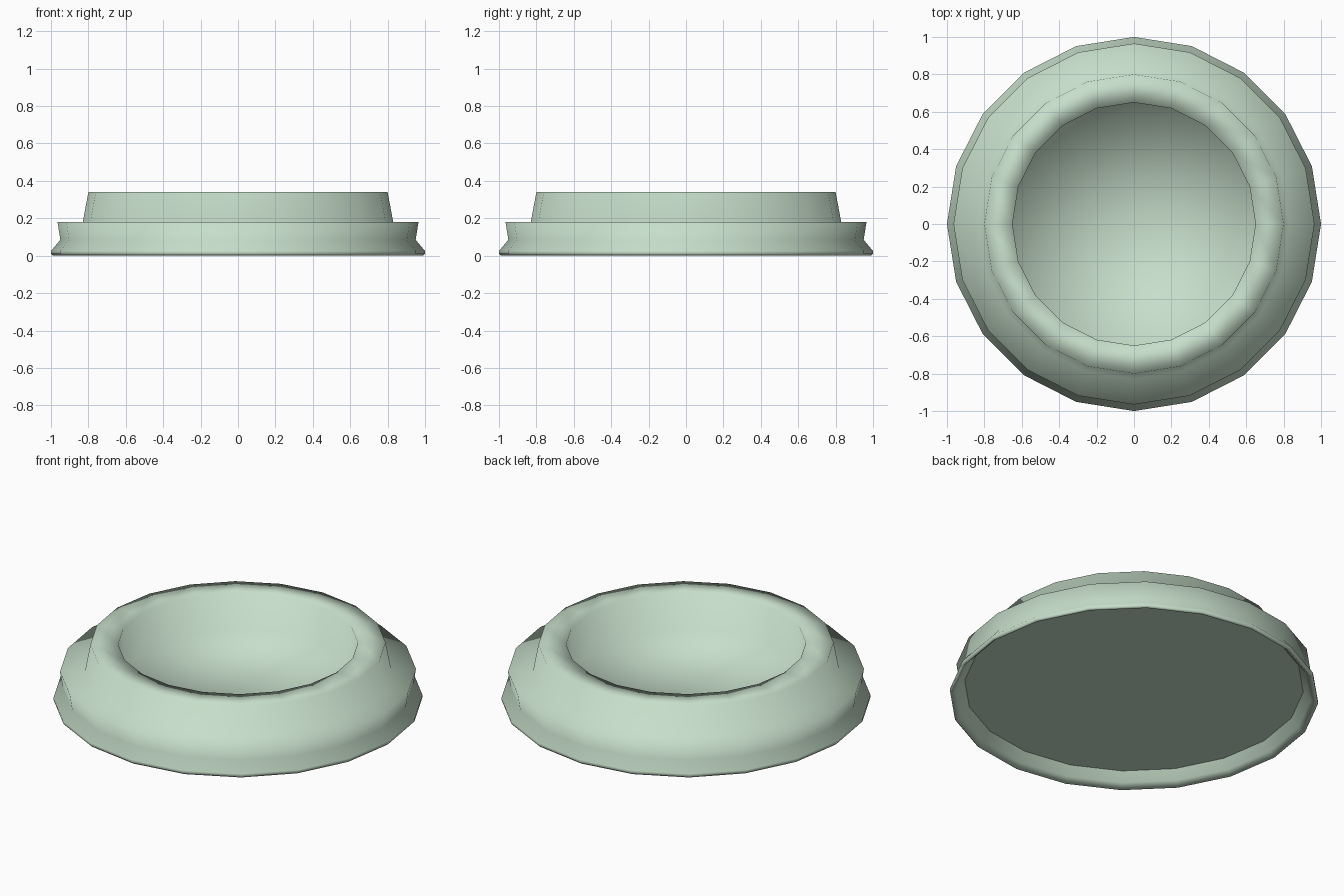
import bpy, bmesh, math

if "Cube" in bpy.data.objects:
    bpy.data.objects.remove(bpy.data.objects["Cube"])

SIDES = 20

green = bpy.data.materials.new("pale_green")
green.diffuse_color = (0.57, 0.73, 0.59, 1)
green.use_nodes = True
green.node_tree.nodes["Principled BSDF"].inputs["Base Color"].default_value = green.diffuse_color

# profile (radius, z) from the underside centre, round the outside, into the dish
profile = [(0, 0.08), (0.92, 0.08),             # recessed underside
           (0.96, 0.03), (0.99, 0.0),           # inside of foot lip
           (1.0, 0.01), (1.0, 0.025),           # foot lip
           (0.95, 0.085), (0.965, 0.18),        # waist and lower wall
           (0.83, 0.18), (0.80, 0.34),          # ledge and upper wall
           (0.65, 0.34),                        # flat rim
           (0.65, 0.12), (0, 0.12)]             # inner wall and floor

# turn the profile round z
bm = bmesh.new()
rings = []
for r, z in profile:
    if r < 1e-6:
        rings.append([bm.verts.new((0, 0, z))] * SIDES)
    else:
        rings.append([bm.verts.new((r * math.cos(2 * math.pi * k / SIDES),
                                    r * math.sin(2 * math.pi * k / SIDES), z))
                      for k in range(SIDES)])
for a, b in zip(rings, rings[1:]):
    for k in range(SIDES):
        n = (k + 1) % SIDES
        quad = [a[k], a[n], b[n], b[k]]
        face = bm.faces.new(list(dict.fromkeys(quad)))
        face.smooth = True
bmesh.ops.recalc_face_normals(bm, faces=bm.faces[:])

# flat underside panel
for f in rings[0][0].link_faces:
    f.smooth = False

mesh = bpy.data.meshes.new("round_dish")
bm.to_mesh(mesh)
bm.free()
mesh.materials.append(green)
dish = bpy.data.objects.new("round_dish", mesh)
bpy.context.collection.objects.link(dish)
